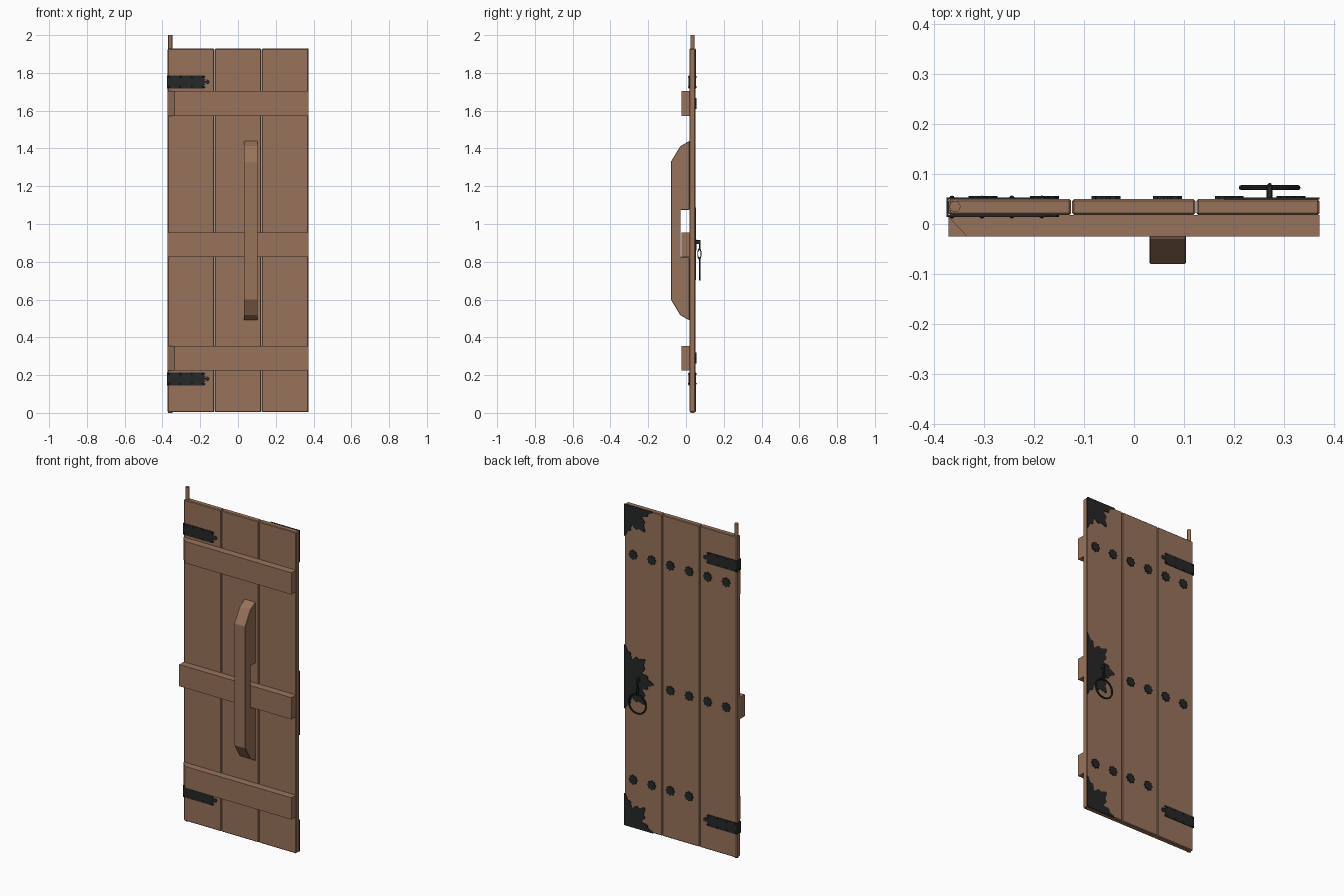
import bpy, bmesh, math
from mathutils import Vector

if "Cube" in bpy.data.objects:
    bpy.data.objects.remove(bpy.data.objects["Cube"])


def material(name, rgb):
    m = bpy.data.materials.new(name)
    m.diffuse_color = (*rgb, 1)
    m.use_nodes = True
    m.node_tree.nodes["Principled BSDF"].inputs["Base Color"].default_value = m.diffuse_color
    return m


WOOD = material("brown_wood", (0.314, 0.171, 0.105))
IRON = material("black_iron", (0.019, 0.020, 0.020))


def prism(name, pts, axis, lo, hi, mat, bevel=0):
    """Extrude a 2D outline along the axis from lo to hi."""
    place = {'x': lambda p, t: (t, p[0], p[1]),
             'y': lambda p, t: (p[0], t, p[1]),
             'z': lambda p, t: (p[0], p[1], t)}[axis]
    bm = bmesh.new()
    a = [bm.verts.new(place(p, lo)) for p in pts]
    b = [bm.verts.new(place(p, hi)) for p in pts]
    n = len(pts)
    bm.faces.new(a)
    bm.faces.new(b[::-1])
    for i in range(n):
        bm.faces.new((a[i], b[i], b[(i + 1) % n], a[(i + 1) % n]))
    bmesh.ops.recalc_face_normals(bm, faces=bm.faces)
    me = bpy.data.meshes.new(name)
    bm.to_mesh(me)
    bm.free()
    me.materials.append(mat)
    ob = bpy.data.objects.new(name, me)
    bpy.context.collection.objects.link(ob)
    if bevel:
        mod = ob.modifiers.new("bevel", 'BEVEL')
        mod.width, mod.segments = bevel, 1
    return ob


def rect(x0, x1, z0, z1):
    return [(x0, z0), (x1, z0), (x1, z1), (x0, z1)]


def polar(cx, cz, r, a0, a1, n, closed=False):
    """Outline points at radius r(angle) between two angles."""
    steps = n if closed else n + 1
    out = []
    for i in range(steps):
        t = a0 + (a1 - a0) * i / n
        out.append((cx + r(t) * math.cos(t), cz + r(t) * math.sin(t)))
    return out


def torus(name, loc, major, minor, rot=(0, 0, 0), scale=(1, 1, 1)):
    bpy.ops.mesh.primitive_torus_add(location=loc, rotation=rot, major_radius=major,
                                     minor_radius=minor, major_segments=32, minor_segments=8)
    ob = bpy.context.object
    ob.name, ob.scale = name, scale
    ob.data.materials.append(IRON)
    bpy.ops.object.shade_smooth_by_angle()


# three vertical planks
for i, (x0, x1) in enumerate([(-0.372, -0.126), (-0.124, 0.123), (0.125, 0.372)]):
    prism(f"plank_{i}", rect(x0, x1, 0.004, 1.928), 'y', 0.018, 0.050, WOOD, 0.004)

# pivot pin in the hinge edge
prism("pivot_pin", polar(-0.359, 0.035, lambda t: 0.011, 0, math.tau, 16, True),
      'z', 0, 2.0, WOOD)

# cross battens, the outer two chamfered at the hinge side
for i, z in enumerate((0.29, 0.89, 1.638)):
    cut = 0.037 if i != 1 else 0
    pts = [(-0.372, 0.018), (0.372, 0.018), (0.372, -0.025), (-0.372 + cut, -0.025)]
    if cut:
        pts.append((-0.372, 0.014))
    prism(f"batten_{i}", pts, 'z', z - 0.065, z + 0.065, WOOD)

# sliding latch bar with a notch over the middle batten
prism("latch_bar", [(0.018, 0.49), (-0.03, 0.517), (-0.08, 0.60), (-0.08, 1.33), (-0.03, 1.412),
                    (0.018, 1.44), (0.018, 1.075), (-0.028, 1.075), (-0.028, 0.825),
                    (0.018, 0.825)], 'x', 0.031, 0.104, WOOD, 0.002)

# hinge straps wrapped around the edge, with rivets
half = [(-0.376, 0.034), (-0.178, 0.034), (-0.170, 0.026), (-0.183, 0.020), (-0.170, 0.014),
        (-0.180, 0.007), (-0.170, 0.006), (-0.164, 0.013), (-0.155, 0.010), (-0.150, 0.0)]
for k, z in (("lower", 0.18), ("upper", 1.752)):
    pts = [(x, z + h) for x, h in half] + [(x, z - h) for x, h in half[-2::-1]]
    for side, y0, y1 in (("front", 0.0145, 0.0185), ("back", 0.0495, 0.0535)):
        prism(f"{k}_hinge_strap_{side}", pts, 'y', y0, y1, IRON)
        for x in (-0.365, -0.305, -0.245, -0.185):
            for dz in (-0.026, 0.026):
                y = y0 if side == "front" else y1
                bpy.ops.mesh.primitive_uv_sphere_add(segments=8, ring_count=6, radius=0.005,
                                                     location=(x, y, z + dz))
                bpy.context.object.name = f"{k}_hinge_rivet"
                bpy.context.object.scale.y = 0.7
                bpy.context.object.data.materials.append(IRON)
    prism(f"{k}_hinge_wrap", rect(-0.376, -0.3715, z - 0.034, z + 0.034), 'y',
          0.0145, 0.0535, IRON)

# flower shaped studs on the back, one row behind each batten
columns = [-0.303 + 0.1235 * i for i in range(6)]
for z, cols in ((1.638, columns), (0.89, columns[:4]), (0.29, columns[2:])):
    for x in cols:
        prism("flower_stud", polar(x, z, lambda t: 0.026 + 0.003 * math.cos(8 * t),
                                   0, math.tau, 48, True), 'y', 0.049, 0.056, IRON)


# scalloped corner plates and lock plate on the back
def lobes(t):
    return 0.158 + 0.024 * math.cos(8 * t) + 0.010 * math.cos(24 * t)


H = math.pi / 2
prism("upper_corner_plate", [(0.372, 1.929)] + polar(0.372, 1.929, lobes, 2 * H, 3 * H, 60),
      'y', 0.049, 0.0535, IRON)
prism("lower_corner_plate", [(0.372, 0.004)] + polar(0.372, 0.004, lobes, H, 2 * H, 60),
      'y', 0.049, 0.0535, IRON)
prism("lock_plate", polar(0.372, 0.895, lobes, H, 3 * H, 120), 'y', 0.049, 0.0535, IRON)

# pull ring hanging from a staple and link
prism("ring_staple", rect(0.266, 0.278, 0.893, 0.915), 'y', 0.05, 0.078, IRON, 0.002)
prism("ring_hanger", rect(0.268, 0.276, 0.862, 0.905), 'y', 0.068, 0.077, IRON, 0.002)
torus("ring_link", (0.272, 0.071, 0.842), 0.018, 0.004, (0, H, 0), (1.4, 0.5, 1))
torus("pull_ring", (0.272, 0.073, 0.763), 0.057, 0.005, (H, 0, 0))
